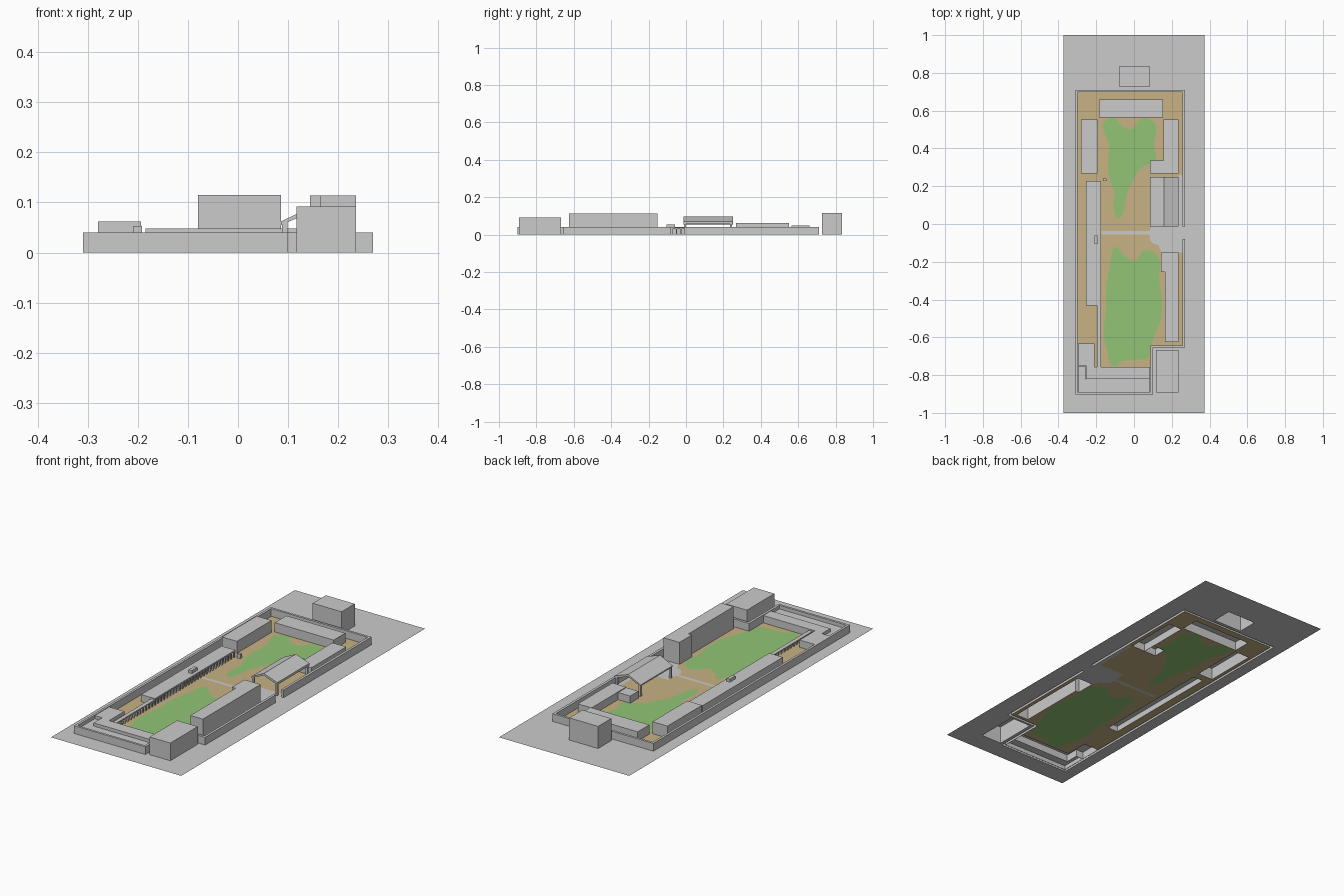
import bpy, bmesh
from mathutils import Vector
from mathutils.geometry import delaunay_2d_cdt

if "Cube" in bpy.data.objects:
    bpy.data.objects.remove(bpy.data.objects["Cube"])


def material(name, rgb):
    m = bpy.data.materials.new(name)
    m.diffuse_color = (*rgb, 1)
    m.use_nodes = True
    m.node_tree.nodes["Principled BSDF"].inputs["Base Color"].default_value = m.diffuse_color
    return m


GREY = material("grey", (0.6, 0.6, 0.6))
TAN = material("sand", (0.57, 0.45, 0.23))
GREEN = material("grass green", (0.29, 0.56, 0.18))
footprints = []          # ground is left open under these


def add(name, bm, mats):
    me = bpy.data.meshes.new(name)
    bm.to_mesh(me)
    bm.free()
    for m in mats:
        me.materials.append(m)
    ob = bpy.data.objects.new(name, me)
    bpy.context.collection.objects.link(ob)
    return ob


def extrude(bm, pts, a, b, along_y=False):
    """Closed prism from an outline; returns its start cap."""
    put = (lambda p, t: (p[0], t, p[1])) if along_y else (lambda p, t: (p[0], p[1], t))
    lo = [bm.verts.new(put(p, a)) for p in pts]
    hi = [bm.verts.new(put(p, b)) for p in pts]
    cap = bm.faces.new(lo)
    faces = [cap, bm.faces.new(hi)]
    n = len(pts)
    for i in range(n):
        j = (i + 1) % n
        faces.append(bm.faces.new((lo[i], lo[j], hi[j], hi[i])))
    bmesh.ops.recalc_face_normals(bm, faces=faces)
    return cap


def rect(x0, x1, y0, y1):
    return [(x0, y0), (x1, y0), (x1, y1), (x0, y1)]


def building(name, pts, h):
    """Hollow block, open underneath."""
    bm = bmesh.new()
    cap = extrude(bm, pts, 0, h)
    bmesh.ops.delete(bm, geom=[cap], context='FACES_ONLY')
    footprints.append(pts)
    return add(name, bm, [GREY])


def solid(name, pts, z0, z1, along_y=False):
    bm = bmesh.new()
    extrude(bm, pts, z0, z1, along_y)
    return add(name, bm, [GREY])


# Perimeter wall, with a gate gap on the right side
wall = [(0.27, -0.012), (0.27, 0.71), (-0.31, 0.71), (-0.31, -0.902), (0.1, -0.902),
        (0.1, -0.655), (0.27, -0.655), (0.27, -0.08), (0.257, -0.08), (0.257, -0.642),
        (0.087, -0.642), (0.087, -0.89), (-0.298, -0.89), (-0.298, 0.698),
        (0.257, 0.698), (0.257, -0.012)]
building("perimeter_wall", wall, 0.04)

# Blocks outside the wall
building("rear_block", rect(-0.08, 0.086, 0.727, 0.835), 0.115)
building("front_block", rect(0.117, 0.236, -0.892, -0.667), 0.092)

# Buildings round the yard
building("left_rear_building", rect(-0.28, -0.194, 0.268, 0.552), 0.062)
building("back_building", rect(-0.185, 0.154, 0.565, 0.66), 0.048)
building("right_rear_building", rect(0.156, 0.235, 0.268, 0.552), 0.04)
building("right_rear_annex", rect(0.086, 0.155, 0.268, 0.335), 0.037)
building("right_front_building", [(0.164, -0.625), (0.236, -0.625), (0.236, -0.152),
                                  (0.144, -0.152), (0.144, -0.255), (0.164, -0.255)], 0.114)
building("front_corner_building", [(-0.297, -0.632), (-0.297, -0.75), (-0.255, -0.75),
                                   (-0.255, -0.82), (0.086, -0.82), (0.086, -0.757),
                                   (-0.21, -0.757), (-0.21, -0.632)], 0.038)
building("front_low_building", [(-0.297, -0.751), (-0.297, -0.889), (0.086, -0.889),
                                (0.086, -0.821), (-0.256, -0.821), (-0.256, -0.751)], 0.022)

# Long left building with overhanging roof and colonnade
building("left_long_building", rect(-0.254, -0.196, -0.432, 0.228), 0.03)
solid("left_long_roof", rect(-0.254, -0.175, -0.432, 0.228), 0.03, 0.037)
solid("roof_box", rect(-0.21, -0.192, -0.105, -0.06), 0.037, 0.053)
solid("walkway_roof", rect(-0.196, -0.175, -0.757, -0.432), 0.025, 0.031)
bm = bmesh.new()
for i in range(40):
    y = -0.752 + i * 0.0249
    extrude(bm, rect(-0.183, -0.176, y, y + 0.007), 0, 0.03 if y > -0.43 else 0.025)
add("colonnade", bm, [GREY])
solid("yard_box", rect(-0.164, -0.146, 0.227, 0.241), 0, 0.022)

# Pitched gate canopy on posts
solid("canopy_roof", [(0.086, 0.055), (0.086, 0.062), (0.158, 0.097), (0.235, 0.07),
                      (0.235, 0.058), (0.158, 0.086)], -0.014, 0.25, True)
bm = bmesh.new()
for x in (0.088, 0.222):
    for y in (-0.012, 0.236):
        extrude(bm, rect(x, x + 0.011, y, y + 0.011), 0, 0.06)
add("canopy_posts", bm, [GREY])


# Ground: one flat sheet, coloured by zone, open under the buildings
def smooth(pts, steps=4):
    out, n = [], len(pts)
    for i in range(n):
        a, b, c, d = (Vector(pts[(i + k) % n]) for k in (-1, 0, 1, 2))
        for s in range(steps):
            t = s / steps
            out.append(0.5 * (2 * b + (c - a) * t + (2 * a - 5 * b + 4 * c - d) * t * t
                              + (3 * b - a - 3 * c + d) * t ** 3))
    return out


def inside(p, poly):
    hit = False
    for (x0, y0), (x1, y1) in zip(poly, list(poly[1:]) + [poly[0]]):
        if (y0 > p.y) != (y1 > p.y) and p.x < (x1 - x0) * (p.y - y0) / (y1 - y0) + x0:
            hit = not hit
    return hit


rear_lawn = smooth([(-0.14, 0.555), (-0.1, 0.56), (-0.06, 0.515), (-0.01, 0.505), (0.03, 0.55),
                    (0.07, 0.56), (0.12, 0.515), (0.105, 0.42), (0.118, 0.37), (0.11, 0.33),
                    (0.06, 0.31), (0.02, 0.28), (-0.005, 0.23), (-0.04, 0.16), (-0.052, 0.08),
                    (-0.07, 0.035), (-0.095, 0.035), (-0.11, 0.1), (-0.1, 0.16), (-0.13, 0.24),
                    (-0.137, 0.34), (-0.132, 0.42), (-0.16, 0.49), (-0.163, 0.53)])
front_lawn = smooth([(-0.11, -0.133), (-0.085, -0.123), (-0.053, -0.165), (0.005, -0.195),
                     (0.048, -0.144), (0.095, -0.144), (0.137, -0.2), (0.132, -0.29),
                     (0.148, -0.4), (0.142, -0.5), (0.11, -0.585), (0.085, -0.66),
                     (0.073, -0.71), (0.005, -0.718), (-0.063, -0.727), (-0.095, -0.752),
                     (-0.127, -0.742), (-0.138, -0.69), (-0.16, -0.585), (-0.148, -0.45),
                     (-0.148, -0.345), (-0.132, -0.24), (-0.122, -0.175)])
yard = [(-0.298, -0.632), (-0.21, -0.632), (-0.21, -0.757), (0.087, -0.757), (0.087, -0.642),
        (0.257, -0.642), (0.257, 0.698), (-0.298, 0.698)]
paving = [(-0.172, -0.055), (0.08, -0.055), (0.088, -0.09), (0.105, -0.105), (0.13, -0.112),
          (0.145, -0.152), (0.2565, -0.152), (0.2565, 0.26), (0.236, 0.26), (0.236, 0.02),
          (0.09, 0.02), (0.085, -0.038), (-0.172, -0.038)]
plate = rect(-0.374, 0.374, -1, 1)

verts, edges = [], []
for poly in footprints + [rear_lawn, front_lawn, yard, paving, plate]:
    k, n = len(verts), len(poly)
    verts += [Vector(p) for p in poly]
    edges += [(k + i, k + (i + 1) % n) for i in range(n)]
vs, _, tris, *_ = delaunay_2d_cdt(verts, edges, [], 0, 1e-5)
bm = bmesh.new()
bv = [bm.verts.new((v.x, v.y, 0)) for v in vs]
for t in tris:
    c = sum((vs[i] for i in t), Vector((0, 0))) / len(t)
    if any(inside(c, f) for f in footprints):
        continue
    f = bm.faces.new([bv[i] for i in t])
    if inside(c, rear_lawn) or inside(c, front_lawn):
        f.material_index = 2
    elif inside(c, yard) and not inside(c, paving):
        f.material_index = 1
    f.normal_update()
    if f.normal.z < 0:
        f.normal_flip()
bmesh.ops.delete(bm, geom=[v for v in bm.verts if not v.link_faces], context='VERTS')
add("ground", bm, [GREY, TAN, GREEN])
